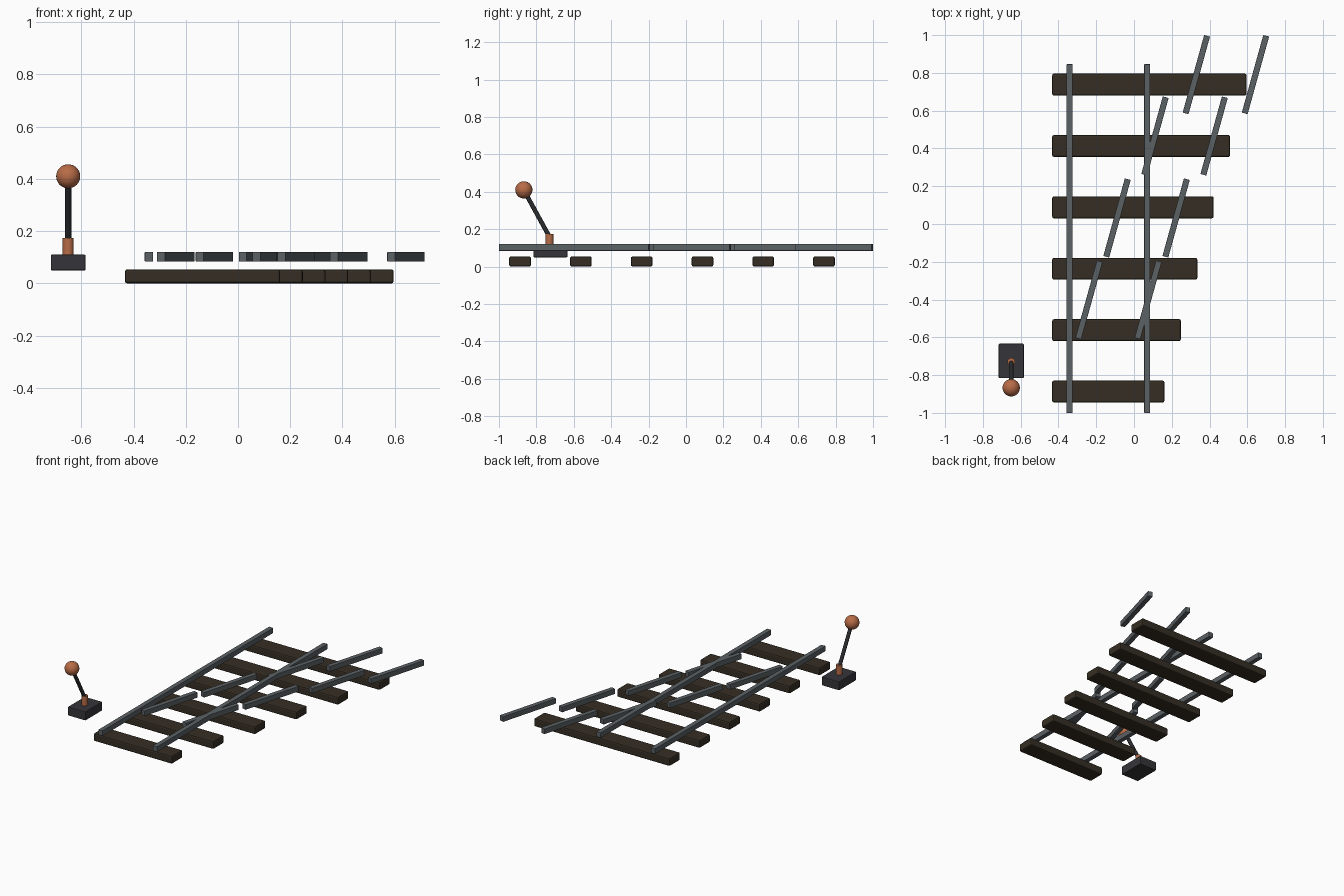
import bpy
import math
from mathutils import Vector

cube = bpy.data.objects.get("Cube")
if cube:
    bpy.data.objects.remove(cube, do_unlink=True)


def material(name, rgb):
    mat = bpy.data.materials.new(name)
    mat.use_nodes = True
    mat.diffuse_color = (*rgb, 1)
    mat.node_tree.nodes["Principled BSDF"].inputs["Base Color"].default_value = (*rgb, 1)
    return mat


wood = material("dark_wood", (0.036, 0.027, 0.017))
steel = material("rail_steel", (0.105, 0.12, 0.13))
iron = material("base_iron", (0.036, 0.035, 0.041))
rod = material("lever_iron", (0.024, 0.026, 0.029))
copper = material("copper", (0.48, 0.15, 0.063))


def finish(name, mat):
    obj = bpy.context.object
    obj.name = name
    obj.data.materials.append(mat)
    return obj


def box(name, mat, centre, size, turn=0, bevel=0):
    bpy.ops.mesh.primitive_cube_add(size=1, location=centre)
    obj = finish(name, mat)
    obj.scale = size
    bpy.ops.object.transform_apply(location=False, rotation=False, scale=True)
    obj.rotation_euler.z = turn
    if bevel:
        mod = obj.modifiers.new("soft_edges", "BEVEL")
        mod.width = bevel
        mod.segments = 2
    return obj


def rod_between(name, mat, start, end, radius, sides):
    a, b = Vector(start), Vector(end)
    bpy.ops.mesh.primitive_cylinder_add(
        vertices=sides, radius=radius, depth=(b - a).length, location=(a + b) / 2,
        rotation=(b - a).to_track_quat("Z", "Y").to_euler())
    obj = finish(name, mat)
    bpy.ops.object.shade_smooth_by_angle(angle=math.radians(50))
    return obj


# Sleepers share a left end and grow longer towards the back
LEFT = -0.433
for i in range(6):
    right = 0.161 + 0.087 * i
    box(f"sleeper_{i + 1}", wood, ((LEFT + right) / 2, -0.887 + 0.325 * i, 0.027),
        (right - LEFT, 0.116, 0.054), bevel=0.009)

# Straight rails
RAIL, RAIL_Z = 0.032, 0.102
for name, x in (("straight_rail_right", -0.341), ("straight_rail_left", 0.07)):
    box(name, steel, (x, -0.077, RAIL_Z), (RAIL, 1.846, 0.036), bevel=0.002)

# Diverging rails, made of short angled pieces in pairs
for i, (x, y) in enumerate(((-0.238, -0.402), (-0.09, 0.032), (0.111, 0.466), (0.33, 0.791))):
    for side, shift in (("right", 0), ("left", 0.313)):
        box(f"branch_rail_{side}_{i + 1}", steel, (x + shift, y, RAIL_Z),
            (RAIL, 0.426, 0.036), turn=math.radians(-15.5), bevel=0.002)

# Switch lever
X = -0.65
box("lever_base", iron, (X, -0.725, 0.08), (0.133, 0.183, 0.061), bevel=0.005)
rod_between("lever_collar", copper, (X, -0.73, 0.1), (X, -0.73, 0.173), 0.021, 12)
rod_between("lever_handle", rod, (X, -0.725, 0.15), (X, -0.865, 0.405), 0.012, 12)
bpy.ops.mesh.primitive_uv_sphere_add(segments=24, ring_count=16, radius=0.046,
                                     location=(X, -0.867, 0.41))
finish("lever_knob", copper)
bpy.ops.object.shade_smooth()
